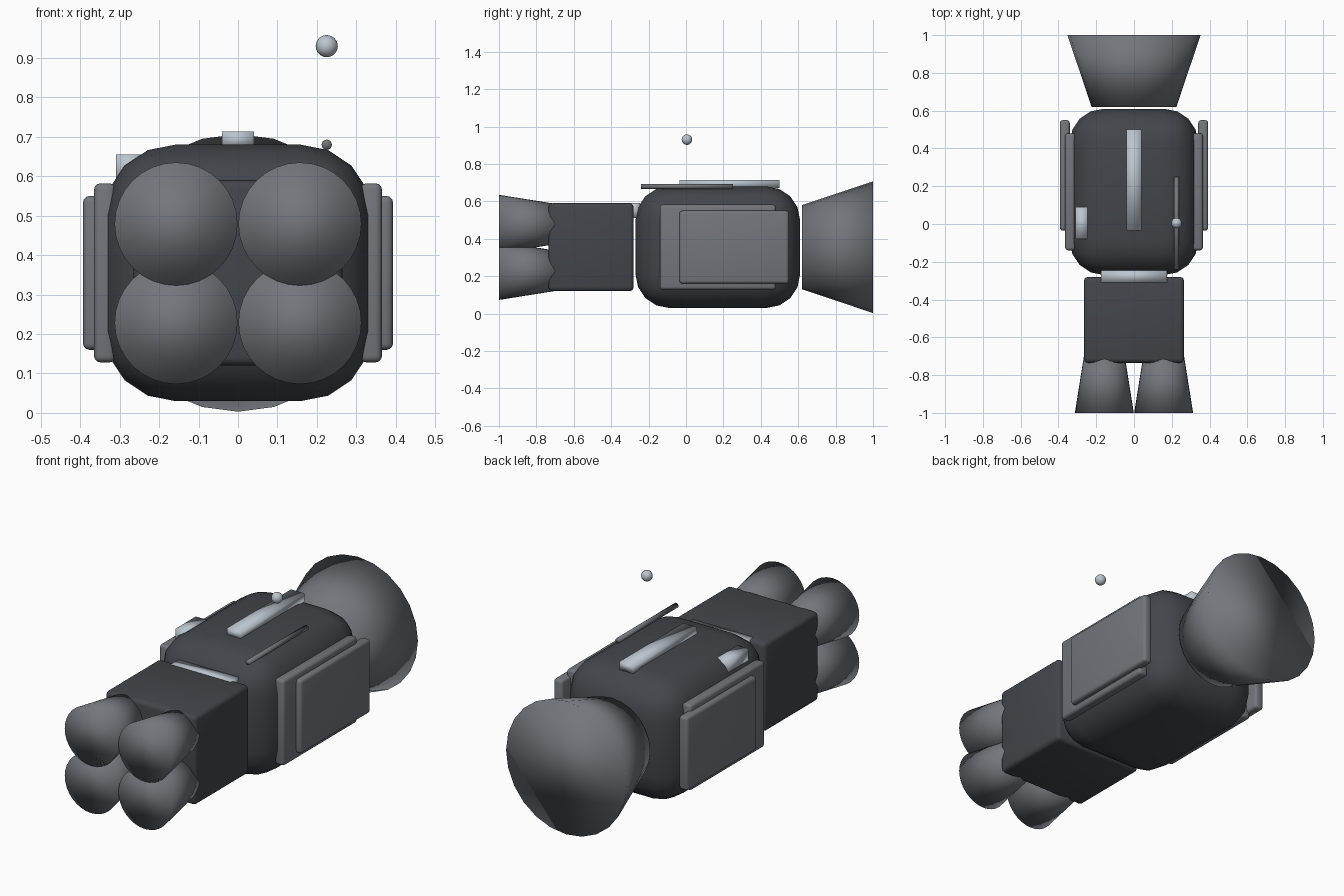
import bpy, bmesh, math
from mathutils import Matrix, Vector

if "Cube" in bpy.data.objects:
    bpy.data.objects.remove(bpy.data.objects["Cube"])


def material(name, color):
    m = bpy.data.materials.new(name)
    m.diffuse_color = (*color, 1)
    m.use_nodes = True
    m.node_tree.nodes["Principled BSDF"].inputs["Base Color"].default_value = m.diffuse_color
    return m


DARK = material("dark_hull", (0.055, 0.06, 0.07))
MID = material("mid_grey", (0.17, 0.18, 0.2))
LIGHT = material("pale_metal", (0.5, 0.56, 0.62))


def finish(bm, name, mat):
    bmesh.ops.recalc_face_normals(bm, faces=bm.faces)
    for f in bm.faces:
        f.smooth = True
    me = bpy.data.meshes.new(name)
    bm.to_mesh(me)
    bm.free()
    me.materials.append(mat)
    ob = bpy.data.objects.new(name, me)
    bpy.context.collection.objects.link(ob)
    return ob


def box(name, lo, hi, mat, bevel=0, segments=2):
    lo, hi = Vector(lo), Vector(hi)
    bm = bmesh.new()
    bmesh.ops.create_cube(bm, size=1, matrix=Matrix.Translation((lo + hi) / 2)
                          @ Matrix.Diagonal((*(hi - lo), 1)))
    if bevel:
        bmesh.ops.bevel(bm, geom=bm.edges[:], offset=bevel, segments=segments,
                        profile=0.5, affect='EDGES')
    return finish(bm, name, mat)


def cone_y(name, x, z, y0, y1, r0, r1, mat, sides=32):
    """Capped cone along y: radius r0 at y0, r1 at y1."""
    bm = bmesh.new()
    bmesh.ops.create_cone(bm, cap_ends=True, segments=sides, radius1=r0, radius2=r1,
                          depth=y1 - y0, matrix=Matrix.Translation((x, (y0 + y1) / 2, z))
                          @ Matrix.Rotation(-math.pi / 2, 4, 'X'))
    return finish(bm, name, mat)


# Main hull and front block
box("main_hull", (-0.34, -0.27, 0.03), (0.34, 0.61, 0.68), DARK, 0.18, 4)
box("front_block", (-0.265, -0.735, 0.12), (0.265, -0.28, 0.59), DARK, 0.022, 3)

# Large rear bell
cone_y("rear_bell", 0, 0.355, 0.62, 1.0, 0.225, 0.352, MID, 24)

for side, s in (("right", 1), ("left", -1)):
    # Four front nozzles
    for level, z in (("upper", 0.479), ("lower", 0.229)):
        cone_y(f"{level}_{side}_nozzle", s * 0.157, z, -1.0, -0.68, 0.156, 0.105, MID)
    # Stacked side panels
    for name, x0, x1, y0, y1, z0, z1 in (
            ("inner", 0.31, 0.365, -0.14, 0.48, 0.128, 0.582),
            ("outer", 0.34, 0.393, -0.035, 0.55, 0.16, 0.55)):
        xs = sorted((s * x0, s * x1))
        box(f"{name}_{side}_panel", (xs[0], y0, z0), (xs[1], y1, z1), MID, 0.016, 3)

# Top details
box("top_rail", (-0.04, -0.035, 0.672), (0.04, 0.5, 0.714), LIGHT)
box("neck_strip", (-0.175, -0.31, 0.51), (0.175, -0.245, 0.592), LIGHT)
box("shoulder_box", (-0.31, -0.08, 0.58), (-0.24, 0.09, 0.655), LIGHT)
cone_y("antenna_rod", 0.225, 0.68, -0.24, 0.25, 0.013, 0.013, MID, 16)

# Floating antenna ball
bm = bmesh.new()
bmesh.ops.create_uvsphere(bm, u_segments=24, v_segments=12, radius=0.028,
                          matrix=Matrix.Translation((0.225, 0.005, 0.93)))
finish(bm, "antenna_ball", LIGHT)
